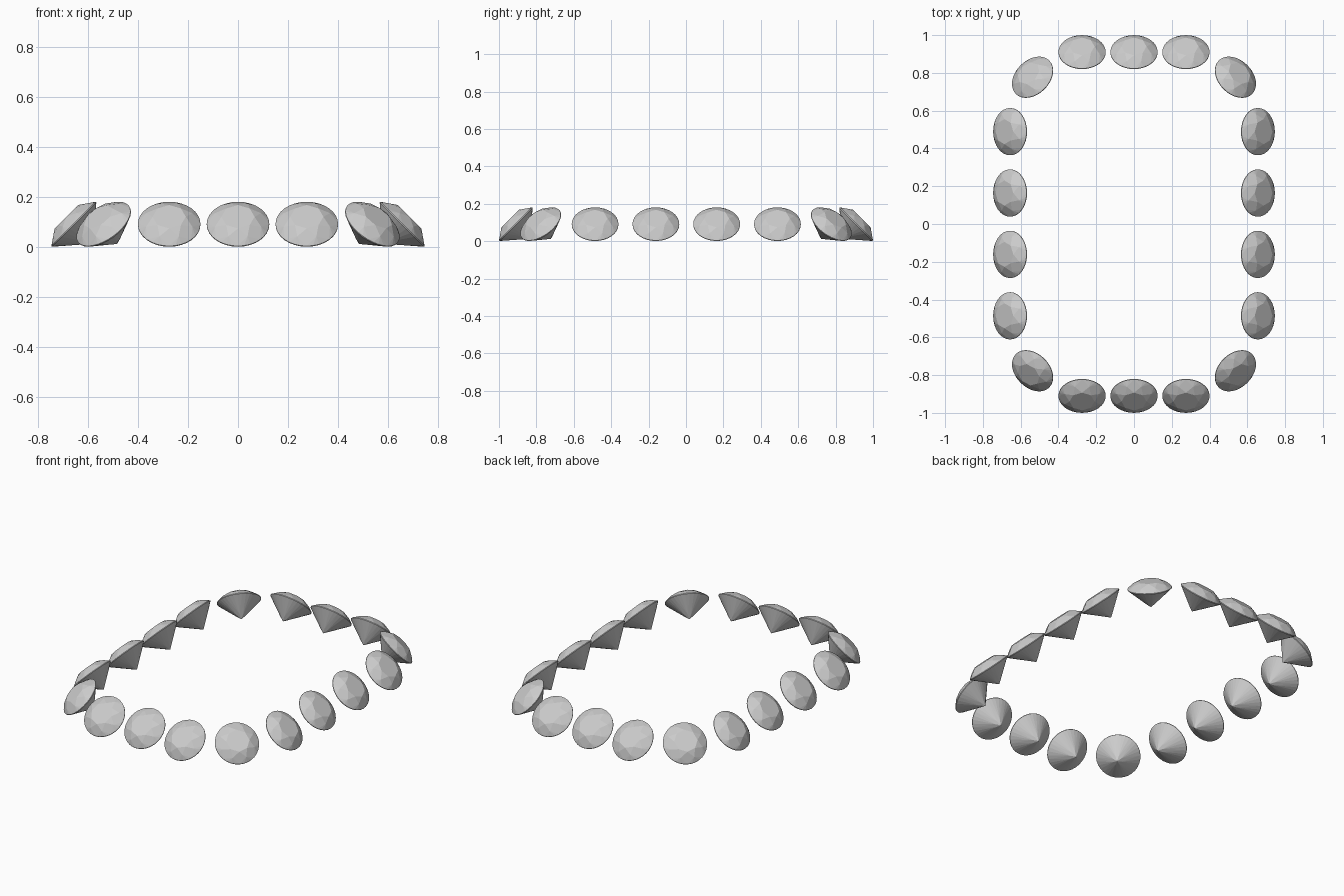
import bpy, bmesh, math
from mathutils import Matrix

if "Cube" in bpy.data.objects:
    bpy.data.objects.remove(bpy.data.objects["Cube"])

R = 0.125          # girdle radius
CROWN = 0.0405     # crown height
PAVILION = 0.108   # pavilion depth
GIRDLE = 0.004     # girdle thickness
TABLE = 0.53       # table radius ratio


def ring(n, r, z, offset=0.0):
    return [(r * math.cos(offset + math.tau * i / n),
             r * math.sin(offset + math.tau * i / n), z) for i in range(n)]


def brilliant_mesh():
    """Round brilliant cut: table, bezel kites, girdle, pavilion kites, culet."""
    half = math.pi / 8
    g = GIRDLE / 2

    star, low = 0.8, 0.2
    star_z = g + CROWN * (1 - star * math.cos(half)) / (1 - TABLE)
    low_z = -g - PAVILION * (1 - low * math.cos(half))
    pts = ring(8, R * TABLE, g + CROWN)
    pts += ring(8, R * star, star_z, half)
    pts += ring(32, R, g) + ring(32, R, -g)
    pts += ring(8, R * low, low_z, half)
    pts.append((0, 0, -g - PAVILION))

    bm = bmesh.new()
    for p in pts:
        bm.verts.new(p)
    bmesh.ops.convex_hull(bm, input=bm.verts[:])
    bmesh.ops.dissolve_limit(bm, angle_limit=math.radians(0.5),
                             verts=bm.verts[:], edges=bm.edges[:])
    bmesh.ops.recalc_face_normals(bm, faces=bm.faces[:])
    mesh = bpy.data.meshes.new("round_gem")
    bm.to_mesh(mesh)
    bm.free()
    return mesh


gem = brilliant_mesh()


def place(name, x, y, facing):
    """Gem tilted 45 degrees outward, toward the given heading."""
    ob = bpy.data.objects.new(name, gem)
    ob.matrix_world = (Matrix.Translation((x, y, 0.091))
                       @ Matrix.Rotation(math.radians(facing), 4, 'Z')
                       @ Matrix.Rotation(math.radians(45), 4, 'Y'))
    bpy.context.collection.objects.link(ob)


# Front and back rows
for i, x in enumerate((-0.275, 0, 0.275)):
    place(f"front_gem_{i}", x, -0.91, -90)
    place(f"back_gem_{i}", x, 0.91, 90)

# Side rows
for i, y in enumerate((-0.486, -0.161, 0.164, 0.489)):
    place(f"left_gem_{i}", -0.656, y, 180)
    place(f"right_gem_{i}", 0.656, y, 0)

# Corner gems
for i, (sx, sy) in enumerate(((1, 1), (-1, 1), (-1, -1), (1, -1))):
    place(f"corner_gem_{i}", sx * 0.537, sy * 0.777, 45 + 90 * i)
